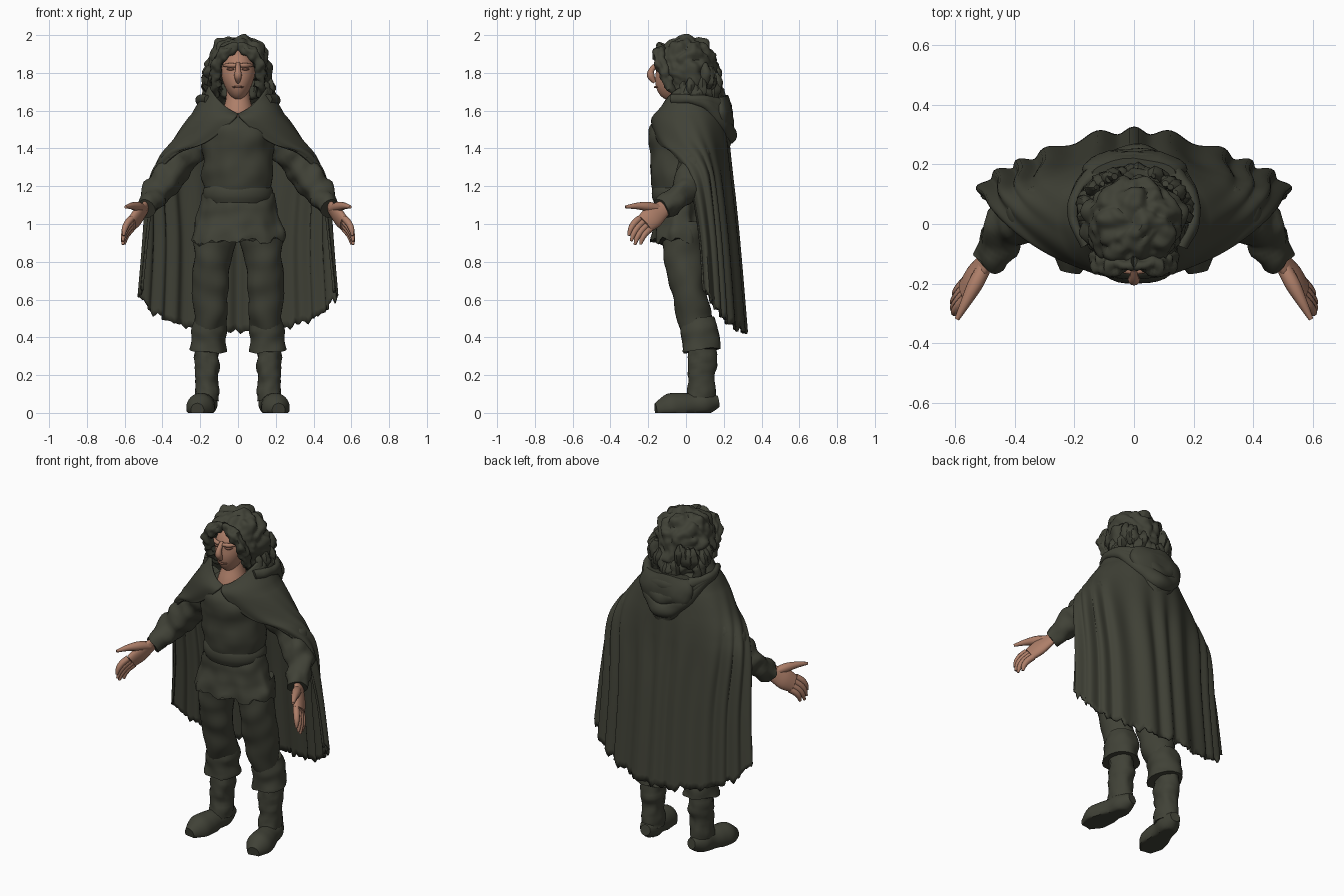
import bpy, bmesh, math, random
from mathutils import Vector, noise

random.seed(4)
cube = bpy.data.objects.get("Cube")
if cube:
    bpy.data.objects.remove(cube, do_unlink=True)


def material(name, rgb):
    m = bpy.data.materials.new(name)
    m.use_nodes = True
    m.diffuse_color = (*rgb, 1)
    m.node_tree.nodes["Principled BSDF"].inputs["Base Color"].default_value = (*rgb, 1)
    return m


CLOTH = material("dark olive cloth", (.052, .054, .038))
SKIN = material("tan skin", (.42, .21, .14))
BROWN = material("reddish brown", (.2, .09, .06))
ACROSS, UPWARD = Vector((1, 0, 0)), Vector((0, 0, 1))


def spline(points, steps):
    """Catmull-Rom resampling of equal-length tuples."""
    p = [Vector(q) for q in points]
    last = len(p) - 1
    out = []
    for i in range(last):
        before, start, end, after = p[max(i - 1, 0)], p[i], p[i + 1], p[min(i + 2, last)]
        leave, arrive = (end - before) / 2, (after - start) / 2
        for k in range(steps):
            t = k / steps
            ease = t * t * (3 - 2 * t)
            out.append(start.lerp(end, ease) + leave * t * (1 - t) ** 2 - arrive * t * t * (1 - t))
    return out + [p[last]]


def tube(path, side=ACROSS, flat=1, steps=6, sides=24):
    """Oval rings along a path of x, y, z, radius; flat scales the radius across side."""
    points = spline(path, steps)
    rows = []
    for i, p in enumerate(points):
        ahead, behind = points[min(i + 1, len(points) - 1)], points[max(i - 1, 0)]
        along = (ahead - behind).to_3d().normalized()
        wide = (side - along * side.dot(along)).normalized()
        deep = along.cross(wide) * flat
        turns = [math.tau * k / sides for k in range(sides)]
        rows.append([p.to_3d() + (wide * math.cos(a) + deep * math.sin(a)) * p[3] for a in turns])
    return rows


def limb(start, end, radii, bend=(0, 0, 0), **options):
    """Tube from start to end with evenly spaced radii, bowed by bend in the middle."""
    path = []
    for i, radius in enumerate(radii):
        t = i / (len(radii) - 1)
        centre = Vector(start).lerp(Vector(end), t) + Vector(bend) * math.sin(math.pi * t)
        path.append((*centre, radius))
    return tube(path, **options)


def ball(centre, radii, power=1, rows=40, sides=80):
    """Ellipsoid rows from the top down; a power under one makes it boxier."""
    out = []
    for r in range(rows):
        tilt = math.pi * (r + .2) / (rows - .6)
        ring = math.sin(tilt) ** power
        out.append([Vector(centre) + Vector((radii[0] * ring * math.cos(math.tau * k / sides),
                                             radii[1] * ring * math.sin(math.tau * k / sides),
                                             radii[2] * math.cos(tilt))) for k in range(sides)])
    return out


def build(name, mat, *lofts, mirror=False, closed=True, wrinkle=0, freq=14, thick=0):
    """Skin the rows of every loft into one object."""
    bm = bmesh.new()
    for rows in lofts:
        grid = [[bm.verts.new(c) for c in row] for row in rows]
        count = len(grid[0])
        for upper, lower in zip(grid, grid[1:]):
            for k in range(count if closed else count - 1):
                j = (k + 1) % count
                bm.faces.new((upper[k], upper[j], lower[j], lower[k]))
        if closed:
            bm.faces.new(grid[0])
            bm.faces.new(grid[-1])
    bmesh.ops.recalc_face_normals(bm, faces=bm.faces)
    bm.normal_update()
    moves = [v.normal * wrinkle * noise.noise(v.co * freq) for v in bm.verts]
    for v, move in zip(bm.verts, moves):
        v.co += move
        v.co.z = max(v.co.z, 0)
    mesh = bpy.data.meshes.new(name)
    bm.to_mesh(mesh)
    bm.free()
    mesh.materials.append(mat)
    ob = bpy.data.objects.new(name, mesh)
    bpy.context.collection.objects.link(ob)
    bpy.ops.object.select_all(action='DESELECT')
    ob.select_set(True)
    bpy.context.view_layer.objects.active = ob
    bpy.ops.object.shade_smooth_by_angle(angle=math.radians(50))
    if thick:
        solid = ob.modifiers.new("thickness", 'SOLIDIFY')
        solid.thickness, solid.offset = thick, 0
    if mirror:
        ob.modifiers.new("mirror", 'MIRROR')


# Boots, cuffs and trousers
build("boot_foot", CLOTH, limb((.155, .17, .06), (.215, -.16, .015),
                               [.03, .06, .06, .07, .072, .035], flat=1.05), mirror=True)
build("boot_shaft", CLOTH, limb((.165, .09, .38), (.165, .08, .06), [.06, .065, .06, .065],
                                flat=1.2), mirror=True, wrinkle=.012, freq=22)
build("boot_cuff", CLOTH, limb((.15, .065, .5), (.16, .08, .33), [.08, .096, .094, .098],
                               flat=1.05), mirror=True, wrinkle=.014)
build("trouser_leg", CLOTH, limb((.11, -.01, 1), (.15, .07, .44), [.11, .11, .1, .095, .09, .08],
                                 bend=(.01, -.03, 0)), mirror=True, wrinkle=.02, freq=9)

# Tunic: body, belt and a skirt with an uneven hem
build("tunic_body", CLOTH, limb((0, -.03, 1.6), (0, -.03, 1.17), [.1, .19, .195, .185, .19, .165],
                                flat=.84, sides=48), wrinkle=.016, freq=10)
build("belt", CLOTH, limb((0, -.03, 1.21), (0, -.03, 1.11), [.17, .185, .185, .17],
                          flat=.81, sides=48))
skirt = limb((0, -.035, 1.16), (0, -.035, .91), [.19, .21, .23, .245], flat=.58, sides=64)
for r, row in enumerate(skirt):
    drop = r / (len(skirt) - 1)
    for k, c in enumerate(row):
        c.x *= 1 + .02 * drop * math.sin(k * 1.2)
        c.y -= .008 * drop * math.sin(k * .9)
        c.z += .04 * drop ** 4 * noise.noise(c * 22)
build("tunic_skirt", CLOTH, skirt, wrinkle=.02, freq=12)

# Sleeves
build("sleeve", CLOTH, limb((.16, 0, 1.52), (.49, -.125, 1.085), [.08, .09, .085, .085, .07, .055],
                            bend=(.035, .1, -.04), side=Vector((0, 1, 0))),
      mirror=True, wrinkle=.022, freq=16)

# Hand: flat palm, four slightly curled fingers and a thumb
wrist, knuckles = Vector((.48, -.1, 1.1)), Vector((.565, -.22, 1))
palm_side = Vector((0, -.7, .7))
fingers = []
for k, reach in enumerate((.8, 1, 1, .9)):
    root = knuckles + palm_side * .027 * (k - 1.5)
    tip = root + Vector((.045, -.06, -.1)) * reach
    fingers.append(limb(root, tip, [.018, .018, .015, .007], bend=(.01, -.01, .005), sides=10))
palm = limb(wrist, knuckles, [.038, .05, .06, .052], side=palm_side, flat=.5)
thumb = limb((.5, -.14, 1.08), (.595, -.32, 1.09), [.024, .026, .018, .008],
             bend=(0, 0, .01), sides=10)
build("hand", SKIN, palm, thumb, *fingers, mirror=True)

# Cape levels: half width, depth, centre y, wrap in half turns, height at back and at front edge
levels = [(.15, .14, 0, 1, 1.66, 1.58), (.24, .19, .01, .97, 1.59, 1.55),
          (.34, .19, .03, .83, 1.45, 1.43), (.41, .18, .05, .7, 1.33, 1.37),
          (.46, .17, .07, .6, 1.2, 1.24), (.49, .19, .08, .52, .9, .95),
          (.52, .22, .09, .5, .43, .66)]
cape = []
rows = spline(levels, 8)
for r, (width, depth, middle, wrap, back, front) in enumerate(rows):
    fall = r / (len(rows) - 1)
    row = []
    for k in range(-60, 61):
        u = k / 60
        angle = math.pi * wrap * u
        outward = Vector((math.sin(angle), math.cos(angle), 0))
        c = Vector((width * outward.x, middle + depth * outward.y, back + (front - back) * u * u))
        c.y -= .035 * fall * math.sin(2 * angle) ** 2
        c.z += .09 * math.sin(angle / wrap) ** 2 * max(0, 1 - fall * 6)
        # folds deepen downwards and the hem is ragged
        fold = math.cos(abs(k) * .6 + math.sin(abs(k) * .2))
        c += outward * .012 * min(1, 2 * fall * fall) * fold
        c.z += .04 * fall ** 12 * noise.noise(Vector((k * .45, 3, 7)))
        row.append(c)
    cape.append(row)
build("cape", CLOTH, cape, closed=False, thick=.012)

# Hood lying on the back: sagging rolls around the neck and a pouch
rolls = []
for k in range(3):
    path = []
    for step in range(-4, 5):
        angle = math.radians(32 * step)
        sag = max(0, math.cos(angle)) ** 2
        path.append((.205 * math.sin(angle), .04 + (.165 + .01 * k) * math.cos(angle),
                     1.66 - (.05 + .07 * k) * sag, .025 + .025 * sag))
    rolls.append(tube(path, side=UPWARD, flat=.8))
build("hood_rolls", CLOTH, *rolls, wrinkle=.01)
build("hood_pouch", CLOTH, limb((0, .17, 1.67), (0, .22, 1.38), [.14, .18, .15, .1, .03],
                                flat=.35), wrinkle=.012)

# Head narrowing to the chin, neck and facial features
head = ball((0, -.06, 1.79), (.09, .1, .135))
for c in (c for row in head for c in row):
    low = max(0, 1.8 - c.z) / .14
    c.x *= 1 - .25 * low
    c.y -= .02 * low
build("head", SKIN, head)
build("neck", SKIN, limb((0, -.03, 1.72), (0, -.06, 1.54), [.06, .065, .08, .09]))
build("nose", SKIN, limb((0, -.15, 1.85), (0, -.165, 1.75), [.012, .015, .02, .01],
                         bend=(0, -.03, 0), sides=12))
build("brow", SKIN, limb((.01, -.16, 1.84), (.075, -.12, 1.84), [.01, .012, .007],
                         bend=(0, -.01, 0), side=UPWARD, sides=10), mirror=True)
build("eye", BROWN, limb((.02, -.155, 1.82), (.06, -.135, 1.82), [.003, .008, .003],
                         bend=(0, -.006, 0), side=UPWARD, sides=10), mirror=True)
build("lips", BROWN, limb((-.03, -.15, 1.725), (.03, -.15, 1.725), [.003, .006, .003],
                          bend=(0, -.014, 0), side=UPWARD, sides=10))

# Curly hair: lumpy cap leaning back, with an arched opening for the face
crown = Vector((0, 0, 1.81))
hair = ball(crown, (.16, .155, .172), power=.7, rows=60, sides=96)
for c in (c for row in hair for c in row):
    lump = .04 * abs(noise.noise(c * 15)) + .01 * noise.noise(c * 30)
    c += (c - crown).normalized() * lump
    c.y += .45 * max(0, 1.8 - c.z)
    arch = .09 * math.sqrt(min(1, max(0, 1.915 - c.z) / .09))
    if c.y < 0 and abs(c.x) < arch:
        c.y = max(c.y, -.04)
build("hair", CLOTH, hair)

# Locks framing the face and loose curls around the neck
build("forelock", CLOTH, limb((0, -.13, 1.945), (.115, -.05, 1.67), [.02, .03, .03, .03, .025, .01],
                              bend=(.05, -.045, .05)), mirror=True, wrinkle=.022, freq=28)
curls = []
for k in range(26):
    angle = math.radians(-30 + 240 * k / 25)
    spot = Vector((.155 * math.cos(angle), .05 + .12 * math.sin(angle), random.uniform(1.67, 1.8)))
    half = UPWARD * .06
    curls.append(limb(spot + half, spot - half, [.01, .027, .027, .01],
                      bend=(spot.x * .1, 0, 0), steps=3, sides=8))
build("hair_curls", CLOTH, *curls, wrinkle=.015, freq=30)
